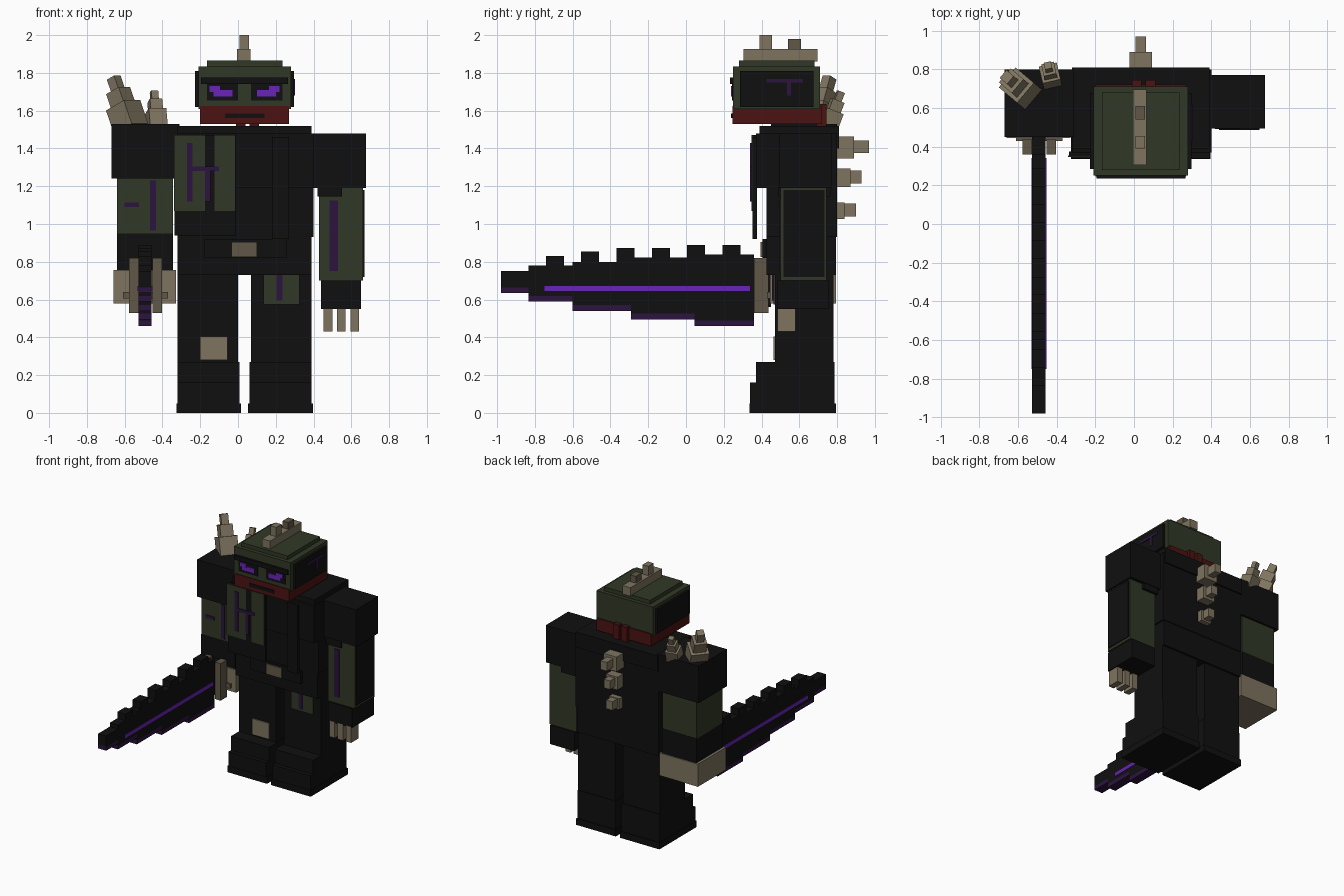
import bpy
import bmesh
from mathutils import Vector, Matrix

default_cube = bpy.data.objects.get("Cube")
if default_cube:
    bpy.data.objects.remove(default_cube, do_unlink=True)


def make_material(name, red, green, blue):
    material = bpy.data.materials.new(name)
    material.use_nodes = True
    colour = (red, green, blue, 1)
    material.diffuse_color = colour
    material.node_tree.nodes["Principled BSDF"].inputs["Base Color"].default_value = colour
    return material


BLACK = make_material("charcoal black", .005, .005, .005)
GREEN = make_material("moss green", .03, .039, .019)
BONE = make_material("bone", .21, .175, .115)
DARK_BONE = make_material("dark bone", .12, .096, .062)
RED = make_material("dark red", .07, .006, .006)
VIOLET = make_material("glowing violet", .14, .017, .48)
PURPLE = make_material("deep purple", .025, .007, .048)


def finish(name, mesh_builder, material):
    mesh = bpy.data.meshes.new(name)
    mesh_builder.to_mesh(mesh)
    mesh_builder.free()
    mesh.materials.append(material)
    part = bpy.data.objects.new(name, mesh)
    bpy.context.collection.objects.link(part)
    return part


def box(name, material, x, y, z):
    """Axis-aligned block between the given limits."""
    limits = (x, y, z)
    centre = Vector([(low + high) / 2 for low, high in limits])
    size = Vector([high - low for low, high in limits])
    builder = bmesh.new()
    bmesh.ops.create_cube(builder, size=1, matrix=Matrix.LocRotScale(centre, None, size))
    return finish(name, builder, material)


def front_plate(name, material, x, z, y):
    """Thin painted plate on a front-facing surface at depth y."""
    return box(name, material, x, (y - .006, y + .002), z)


def horn(name, base, tip, width):
    """Leaning horn made of three shrinking blocks."""
    base, tip = Vector(base), Vector(tip)
    axis = tip - base
    turn = axis.to_track_quat("Z", "Y")
    builder = bmesh.new()
    for start, end, taper in ((-.1, .4, 1), (.4, .72, .7), (.72, 1, .4)):
        size = Vector((width * taper, width * taper, axis.length * (end - start)))
        place = base + axis * (start + end) / 2
        bmesh.ops.create_cube(builder, size=1, matrix=Matrix.LocRotScale(place, turn, size))
    return finish(name, builder, BONE)


# Torso, collar and hips
box("chest", BLACK, x=(-.32, .4), y=(.37, .8), z=(1.19, 1.48))
box("collar", BLACK, x=(-.32, .39), y=(.39, .81), z=(1.4, 1.52))
box("waist", BLACK, x=(-.32, .4), y=(.425, .8), z=(.93, 1.2))
box("hips", BLACK, x=(-.32, .39), y=(.425, .795), z=(.73, .94))
box("belt", BLACK, x=(-.18, .26), y=(.405, .43), z=(.82, .92))
box("belt_buckle", DARK_BONE, x=(-.035, .1), y=(.395, .41), z=(.825, .905))

# Coat panels with green patches and stitched markings
box("coat_panel", BLACK, x=(-.335, -.01), y=(.352, .375), z=(.94, 1.47))
box("coat_flap", BLACK, x=(.18, .27), y=(.352, .375), z=(.92, 1.46))
front_plate("outer_chest_patch", GREEN, x=(-.34, -.175), z=(1.07, 1.47), y=.352)
front_plate("inner_chest_patch", GREEN, x=(-.125, -.015), z=(1.07, 1.47), y=.352)
front_plate("long_chest_mark", PURPLE, x=(-.27, -.24), z=(1.12, 1.43), y=.346)
front_plate("cross_chest_mark", PURPLE, x=(-.24, -.1), z=(1.28, 1.305), y=.346)
front_plate("short_chest_mark", PURPLE, x=(-.175, -.145), z=(1.12, 1.29), y=.346)

# Legs and boots
for side, inner, outer in (("right", 0, -.32), ("left", .07, .39)):
    out = 1 if outer > inner else -1
    span = sorted((inner, outer))
    boot = sorted((inner - out * .008, outer))
    sole = sorted((inner - out * .017, outer + out * .006))
    box(side + "_leg", BLACK, x=span, y=(.47, .78), z=(.25, .75))
    box(side + "_boot", BLACK, x=boot, y=(.37, .785), z=(.03, .27))
    box(side + "_toe_cap", BLACK, x=boot, y=(.338, .38), z=(.03, .16))
    box(side + "_sole", BLACK, x=sole, y=(.335, .795), z=(0, .05))
front_plate("knee_patch", BONE, x=(-.2, -.055), z=(.28, .405), y=.468)
front_plate("thigh_patch", GREEN, x=(.135, .325), z=(.575, .73), y=.468)
front_plate("thigh_mark", PURPLE, x=(.205, .235), z=(.595, .73), y=.462)

# Head, jaw and mouth
box("head", GREEN, x=(-.21, .28), y=(.25, .71), z=(1.61, 1.835))
box("head_top", GREEN, x=(-.165, .235), y=(.28, .68), z=(1.82, 1.865))
box("jaw", RED, x=(-.2, .27), y=(.245, .72), z=(1.53, 1.625))
front_plate("mouth", BLACK, x=(-.07, .14), z=(1.56, 1.585), y=.245)
for index, left in enumerate((-.01, .06)):
    box("jaw_knot_" + str(index), RED, x=(left, left + .05), y=(.69, .745), z=(1.51, 1.635))

# Ear panels, sockets and eyes mirrored about the middle of the face
middle = .035
box("brow", BLACK, x=(-.195, .265), y=(.234, .255), z=(1.74, 1.775))


def mirrored(direction, near, far):
    return sorted((middle + direction * near, middle + direction * far))


for side, direction in (("right", -1), ("left", 1)):
    box(side + "_ear_panel", BLACK, x=mirrored(direction, .235, .262),
        y=(.285, .675), z=(1.62, 1.81))
    front_plate(side + "_eye_socket", BLACK, x=mirrored(direction, .035, .2),
                z=(1.655, 1.745), y=.25)
    front_plate(side + "_eye_lower", VIOLET, x=mirrored(direction, .065, .165),
                z=(1.675, 1.71), y=.244)
    front_plate(side + "_eye_upper", VIOLET, x=mirrored(direction, .13, .185),
                z=(1.7, 1.73), y=.243)
ear_face = (.295, .302)
box("ear_mark_bar", PURPLE, x=ear_face, y=(.425, .62), z=(1.75, 1.768))
box("ear_mark_stem", PURPLE, x=ear_face, y=(.535, .557), z=(1.68, 1.75))

# Bone crest
box("crest", BONE, x=(-.005, .065), y=(.305, .695), z=(1.86, 1.927))
box("front_crest_knob", BONE, x=(.008, .057), y=(.39, .455), z=(1.92, 2))
box("rear_crest_knob", DARK_BONE, x=(.008, .057), y=(.54, .61), z=(1.92, 1.98))

# Bone spikes down the spine
for index, (height, base_end, tip_end) in enumerate(
        ((1.405, .89, .97), (1.245, .87, .93), (1.07, .84, .9))):
    half = .057 - index * .007
    box("spine_base_" + str(index), BONE, x=(middle - half, middle + half),
        y=(.78, base_end), z=(height - half, height + half))
    box("spine_tip_" + str(index), BONE, x=(middle - .027, middle + .027),
        y=(base_end - .01, tip_end), z=(height - .03, height + .038))

# Left arm with a framed side panel
box("left_shoulder", BLACK, x=(.38, .677), y=(.493, .77), z=(1.19, 1.48))
box("left_underarm", BLACK, x=(.42, .55), y=(.49, .765), z=(1.145, 1.2))
box("left_forearm", GREEN, x=(.43, .663), y=(.5, .745), z=(.7, 1.2))
box("left_forearm_panel", BLACK, x=(.66, .669), y=(.515, .733), z=(.72, 1.18))
front_plate("left_forearm_mark", PURPLE, x=(.485, .53), z=(.75, 1.125), y=.5)
box("left_hand", BLACK, x=(.44, .65), y=(.485, .755), z=(.55, .7))
for index in range(3):
    left = .453 + index * .071
    box("left_finger_" + str(index), BONE, x=(left, left + .046), y=(.485, .58), z=(.43, .555))

# Right arm and fist
box("right_shoulder", BLACK, x=(-.67, -.31), y=(.45, .8), z=(1.24, 1.53))
box("right_upper_arm", GREEN, x=(-.64, -.345), y=(.46, .785), z=(.945, 1.25))
box("right_forearm", BLACK, x=(-.64, -.345), y=(.458, .787), z=(.75, .95))
box("right_fist", BONE, x=(-.66, -.327), y=(.445, .795), z=(.58, .757))
front_plate("right_arm_long_mark", PURPLE, x=(-.465, -.435), z=(.965, 1.23), y=.46)
front_plate("right_arm_short_mark", PURPLE, x=(-.6, -.525), z=(1.09, 1.115), y=.46)

# Shoulder horns
horn("large_shoulder_horn", base=(-.575, .69, 1.53), tip=(-.658, .76, 1.775), width=.135)
horn("small_shoulder_horn", base=(-.43, .755, 1.53), tip=(-.445, .82, 1.7), width=.095)

# Sword guard
blade_x = (-.527, -.457)
box("guard_core", BLACK, x=blade_x, y=(.34, .45), z=(.56, .8))
box("guard_bar", DARK_BONE, x=(-.61, -.37), y=(.43, .45), z=(.605, .64))
for side, left in (("right", -.577), ("left", -.453)):
    box(side + "_guard", DARK_BONE, x=(left, left + .05), y=(.36, .437), z=(.53, .82))

# Stepped blade: dark body with a purple lower edge
steps = ((-.98, .635, .75), (-.835, .59, .78), (-.6, .54, .8),
         (-.29, .495, .822), (.045, .46, .838))
ends = [step[0] for step in steps[1:]] + [.36]
for index, ((start, bottom, top), end) in enumerate(zip(steps, ends)):
    box("blade_step_" + str(index), BLACK, x=blade_x, y=(start, end), z=(bottom + .03, top))
    box("blade_edge_" + str(index), PURPLE, x=blade_x, y=(start, end), z=(bottom, bottom + .03))

# Teeth along the back of the blade
for index, top in enumerate((.83, .855, .872, .872, .89, .89)):
    start = -.742 + index * .187
    box("blade_tooth_" + str(index), BLACK, x=blade_x, y=(start, start + .095), z=(.75, top))

# Glowing line on both blade faces
for side, face in zip(("right", "left"), blade_x):
    box(side + "_blade_line", VIOLET, x=(face - .004, face + .004), y=(-.75, .34), z=(.645, .672))
